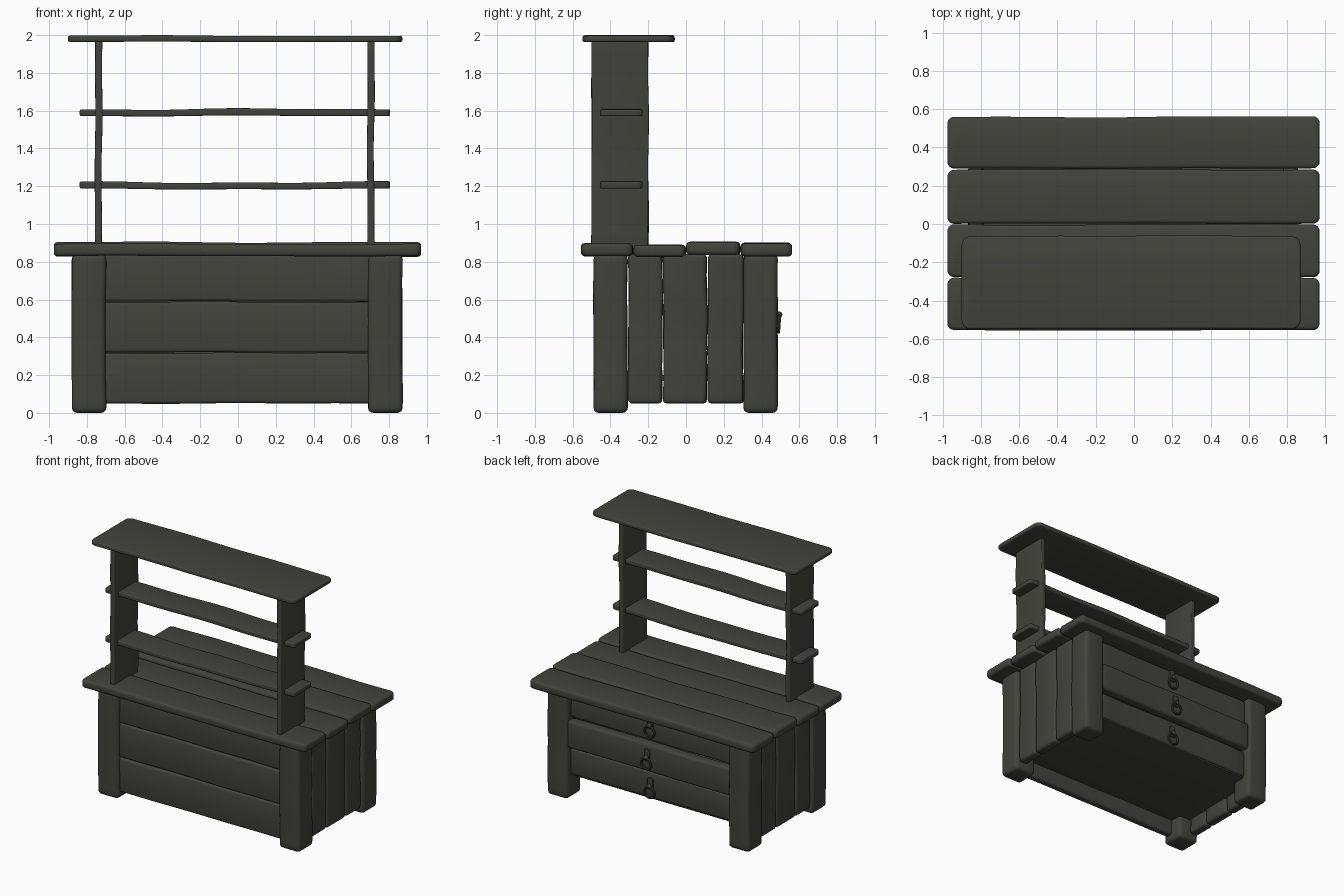
import bpy, bmesh, math, random
from mathutils import Vector

if "Cube" in bpy.data.objects:
    bpy.data.objects.remove(bpy.data.objects["Cube"])

random.seed(4)

wood = bpy.data.materials.new("dark_wood")
wood.diffuse_color = (0.055, 0.056, 0.046, 1)
wood.use_nodes = True
wood.node_tree.nodes["Principled BSDF"].inputs["Base Color"].default_value = wood.diffuse_color
iron = bpy.data.materials.new("dark_iron")
iron.diffuse_color = (0.050, 0.051, 0.043, 1)
iron.use_nodes = True
iron.node_tree.nodes["Principled BSDF"].inputs["Base Color"].default_value = iron.diffuse_color


def finish(name, bm, mat):
    me = bpy.data.meshes.new(name)
    bmesh.ops.recalc_face_normals(bm, faces=bm.faces)
    bm.to_mesh(me)
    bm.free()
    me.materials.append(mat)
    ob = bpy.data.objects.new(name, me)
    bpy.context.collection.objects.link(ob)
    for p in me.polygons:
        p.use_smooth = True
    return ob


def plank(name, x, y, z, r=0.015, corner=None, wave=0.005, mat=wood):
    """Worn board filling the given ranges; corner = (axis, radius) rounds its outline."""
    lo, hi = Vector((x[0], y[0], z[0])), Vector((x[1], y[1], z[1]))
    size, mid = hi - lo, (lo + hi) / 2
    bm = bmesh.new()
    bmesh.ops.create_cube(bm, size=1)
    for v in bm.verts:
        v.co = Vector([v.co[i] * size[i] + mid[i] for i in range(3)])
    if corner:
        ax, rad = corner
        es = [e for e in bm.edges
              if abs((e.verts[0].co - e.verts[1].co).normalized()[ax]) > 0.9]
        bmesh.ops.bevel(bm, geom=es, offset=rad, segments=4, profile=0.5, affect='EDGES')
    bm.normal_update()
    es = [e for e in bm.edges if e.calc_face_angle(0) > 0.6]
    bmesh.ops.bevel(bm, geom=es, offset=r, segments=3, profile=0.5, affect='EDGES')
    # cut along the grain, then warp gently
    long = max(range(3), key=lambda i: size[i])
    n = Vector([float(i == long) for i in range(3)])
    cuts = 14
    for k in range(1, cuts):
        co = lo + n * (size[long] * k / cuts)
        bmesh.ops.bisect_plane(bm, geom=bm.verts[:] + bm.edges[:] + bm.faces[:],
                               plane_co=co, plane_no=n)
    ph = [random.uniform(0, 6.28) for _ in range(6)]
    for v in bm.verts:
        t = (v.co[long] - lo[long]) / size[long] * 6.28
        for i in range(3):
            if i != long:
                s = 1 if v.co[i] > mid[i] else 0.6
                v.co[i] += s * wave * (0.6 * math.sin(t + ph[i]) + 0.4 * math.sin(2.3 * t + ph[i + 3]))
    return finish(name, bm, mat)


# corner legs
for i, x in enumerate(((-0.88, -0.70), (0.69, 0.87))):
    for j, y in enumerate(((-0.49, -0.31), (0.305, 0.485))):
        plank(f"leg_{i}{j}", x, y, (0, 0.84), r=0.028, wave=0.003)

# front boards
for i, z in enumerate(((0.05, 0.317), (0.32, 0.587), (0.59, 0.84))):
    plank(f"front_board_{i}", (-0.74, 0.73), (-0.46, -0.40), z, r=0.018, wave=0.004)

# side boards on both ends
for i, y in enumerate(((-0.305, -0.125), (-0.12, 0.11), (0.115, 0.302))):
    for s, x in (("left", (-0.865, -0.79)), ("right", (0.78, 0.855))):
        plank(f"{s}_board_{i}", x, y, (0.05, 0.84), r=0.02, wave=0.005)

# drawers on the back, the middle one pulled out a little
drawers = ((0.18, 0.39, 0.435), (0.40, 0.615, 0.475), (0.625, 0.82, 0.435))
for i, (z0, z1, out) in enumerate(drawers):
    plank(f"drawer_{i}", (-0.71, 0.70), (out - 0.08, out), (z0, z1), r=0.02, wave=0.004)

# cabinet floor
plank("cabinet_floor", (-0.80, 0.79), (-0.42, 0.42), (0.17, 0.20), r=0.004, wave=0)


# drawer pulls: plate, knob and hanging ring
def part(name, make, loc, rot=(0, 0, 0)):
    make(location=loc, rotation=rot)
    ob = bpy.context.object
    ob.name = name
    ob.data.materials.append(iron)
    bpy.ops.object.shade_smooth_by_angle()


for i, (z0, z1, out) in enumerate(drawers):
    z = (0.26, 0.50, 0.735)[i]
    plank(f"pull_plate_{i}", (-0.024, 0.024), (out - 0.005, out + 0.012),
          (z - 0.01, z + 0.08), r=0.004, corner=(1, 0.012), wave=0, mat=iron)
    part(f"pull_knob_{i}", lambda **k: bpy.ops.mesh.primitive_uv_sphere_add(
        radius=0.018, segments=16, ring_count=8, **k), (0, out + 0.017, z + 0.02))
    part(f"pull_ring_{i}", lambda **k: bpy.ops.mesh.primitive_torus_add(
        major_radius=0.042, minor_radius=0.009, major_segments=28, minor_segments=8, **k),
        (0, out + 0.017, z - 0.03), (math.radians(86), 0, 0))

# counter boards
for i, (y, z) in enumerate((((-0.555, -0.283), (0.83, 0.895)), ((-0.278, -0.003), (0.826, 0.888)),
                            ((0.002, 0.285), (0.837, 0.904)), ((0.29, 0.56), (0.83, 0.898)))):
    plank(f"counter_board_{i}", (-0.975, 0.97), y, z, r=0.02, corner=(2, 0.035), wave=0.004)

# shelf uprights
for s, x in (("left", (-0.757, -0.72)), ("right", (0.685, 0.722))):
    plank(f"{s}_upright", x, (-0.50, -0.20), (0.87, 1.98), r=0.006, wave=0.004)

# shelves pass through the uprights
for i, z in enumerate((1.203, 1.59)):
    plank(f"shelf_{i}", (-0.838, 0.805), (-0.455, -0.23), (z - 0.018, z + 0.018),
          r=0.008, corner=(2, 0.025), wave=0.006)

# top board
plank("top_board", (-0.90, 0.87), (-0.547, -0.062), (1.964, 1.997),
      r=0.01, corner=(2, 0.045), wave=0.003)
